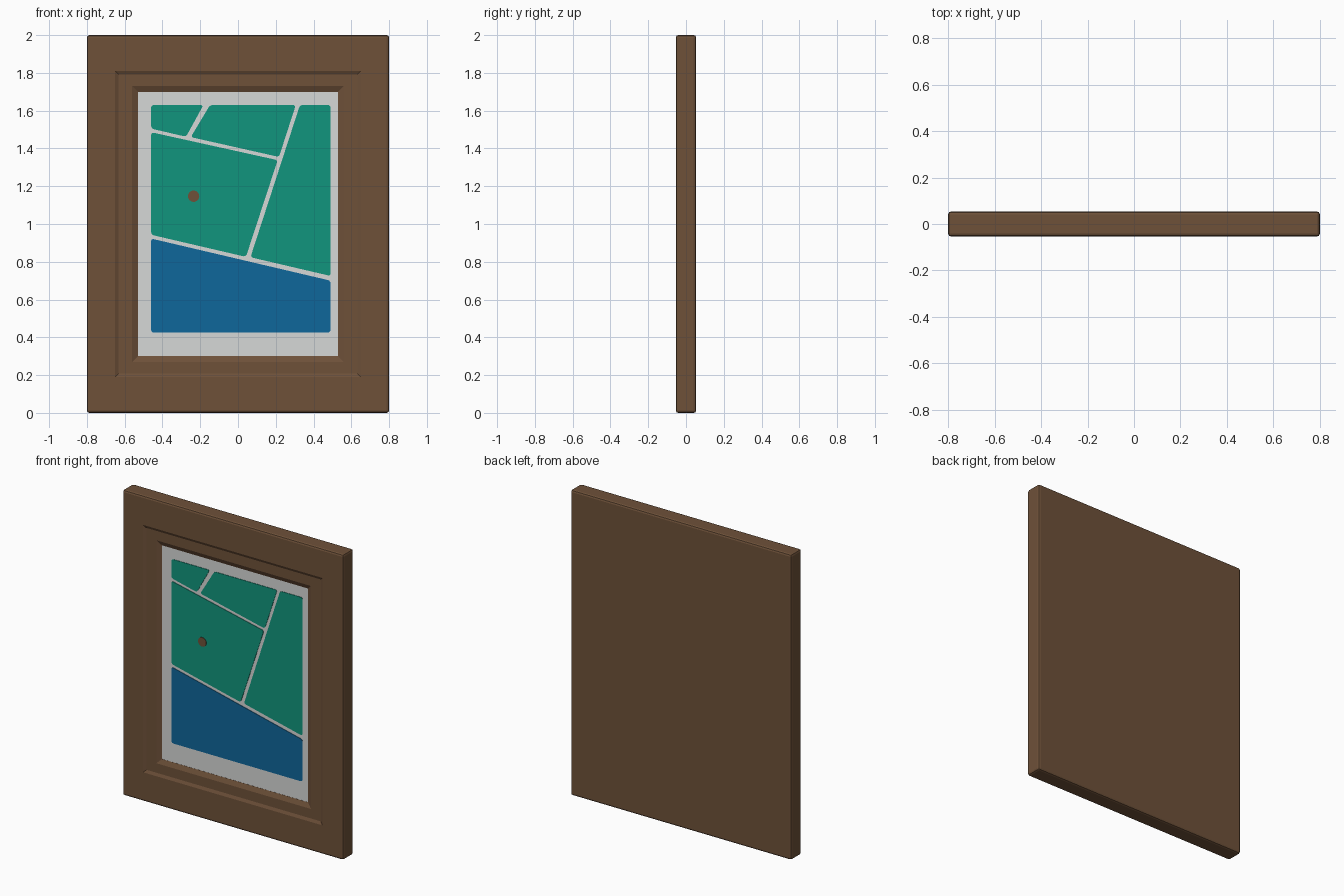
import bpy, bmesh
from mathutils import Vector

if "Cube" in bpy.data.objects:
    bpy.data.objects.remove(bpy.data.objects["Cube"])


def material(name, rgb):
    m = bpy.data.materials.new(name)
    lin = [((c / 255 + 0.055) / 1.055) ** 2.4 if c > 10 else c / 255 / 12.92 for c in rgb]
    m.diffuse_color = (*lin, 1)
    m.use_nodes = True
    m.node_tree.nodes["Principled BSDF"].inputs["Base Color"].default_value = m.diffuse_color
    return m


wood = material("brown wood", (110, 81, 57))
card = material("off white card", (214, 216, 215))
green = material("green", (17, 149, 125))
blue = material("blue", (15, 103, 155))


def finish(bm, name, mat):
    bmesh.ops.recalc_face_normals(bm, faces=bm.faces)
    me = bpy.data.meshes.new(name)
    bm.to_mesh(me)
    bm.free()
    me.materials.append(mat)
    ob = bpy.data.objects.new(name, me)
    bpy.context.collection.objects.link(ob)
    return ob


def plate(name, pts, mat, y_back, y_front, corner=0.0):
    """Flat panel from an (x, z) outline, with softened corners."""
    bm = bmesh.new()
    face = bm.faces.new([bm.verts.new((x, y_back, z)) for x, z in pts])
    if corner:
        bmesh.ops.bevel(bm, geom=bm.verts[:], offset=corner, segments=3,
                        profile=0.5, affect='VERTICES')
    out = bmesh.ops.extrude_face_region(bm, geom=bm.faces[:])
    moved = [g for g in out["geom"] if isinstance(g, bmesh.types.BMVert)]
    bmesh.ops.translate(bm, verts=moved, vec=Vector((0, y_front - y_back, 0)))
    return finish(bm, name, mat)


# Frame: rectangular rings (half width, half height, y) from the back to the recess
rings = [(0.80, 1.00, 0.054), (0.80, 1.00, -0.054), (0.65, 0.81, -0.054),
         (0.632, 0.792, -0.045), (0.56, 0.73, -0.045), (0.53, 0.70, -0.031),
         (0.53, 0.70, -0.020)]
bm = bmesh.new()
loops = [[bm.verts.new((sx * w, y, 1 + sz * h))
          for sx, sz in ((-1, -1), (1, -1), (1, 1), (-1, 1))] for w, h, y in rings]
for a, b in zip(loops, loops[1:]):
    for i in range(4):
        j = (i + 1) % 4
        bm.faces.new((a[i], a[j], b[j], b[i]))
bm.faces.new(loops[0])
bm.faces.new(loops[-1])
outer = [e for e in bm.edges if all(abs(v.co.x) > 0.79 for v in e.verts)]
bmesh.ops.bevel(bm, geom=outer, offset=0.013, segments=2, profile=0.5, affect='EDGES')
finish(bm, "picture_frame", wood)

# Mat board behind the picture
plate("mat_board", [(-0.53, 0.30), (0.53, 0.30), (0.53, 1.70), (-0.53, 1.70)],
      card, -0.022, -0.030)

# Coloured map areas
areas = [
    ("water_area", blue, [(-0.46, 0.425), (0.49, 0.425), (0.49, 0.70), (-0.46, 0.923)]),
    ("large_left_area", green, [(-0.46, 0.943), (0.042, 0.826), (0.21, 1.338), (-0.46, 1.486)]),
    ("right_area", green, [(0.49, 0.725), (0.49, 1.63), (0.328, 1.63), (0.066, 0.824)]),
    ("top_left_area", green, [(-0.46, 1.505), (-0.275, 1.462), (-0.183, 1.63), (-0.46, 1.63)]),
    ("top_middle_area", green, [(-0.25, 1.46), (0.217, 1.355), (0.306, 1.63), (-0.148, 1.63)]),
]
for name, mat, pts in areas:
    plate(name, pts, mat, -0.029, -0.033, 0.014)

# Round location marker
bm = bmesh.new()
bmesh.ops.create_circle(bm, cap_ends=True, segments=24, radius=0.03)
outline = [(v.co.x - 0.235, v.co.y + 1.147) for v in bm.verts]
bm.free()
plate("round_marker", outline, wood, -0.032, -0.036)
